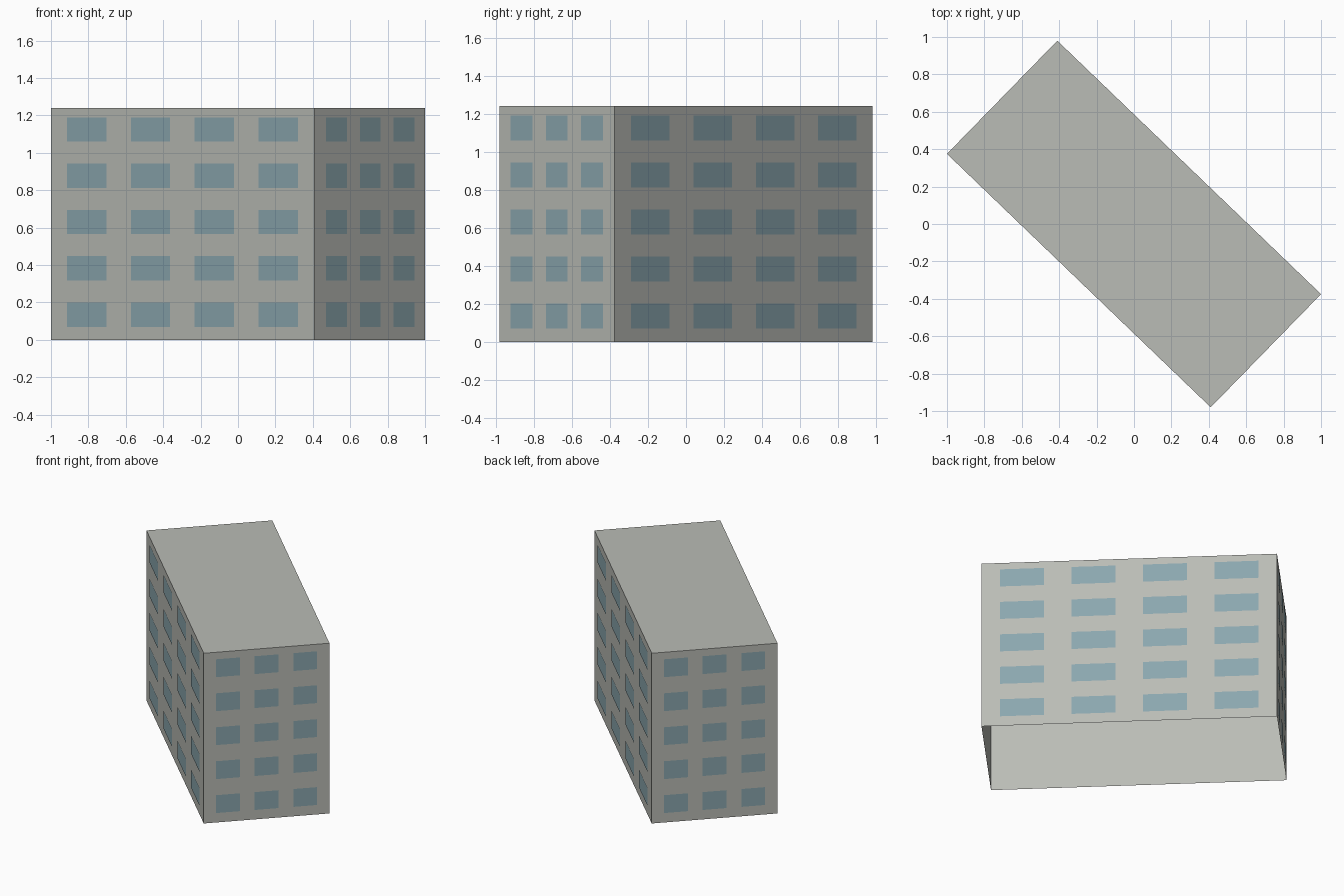
import bpy
from mathutils import Vector

if "Cube" in bpy.data.objects:
    bpy.data.objects.remove(bpy.data.objects["Cube"], do_unlink=True)

HEIGHT = 1.24
FLOORS = 5
OFFSET = 0.003  # how far the panes stand off the wall


def srgb(*rgb):
    return [((c / 255 + 0.055) / 1.055) ** 2.4 for c in rgb] + [1]


def make_material(name, colour):
    mat = bpy.data.materials.new(name)
    mat.use_nodes = True
    mat.diffuse_color = colour
    mat.node_tree.nodes["Principled BSDF"].inputs["Base Color"].default_value = colour
    return mat


def make_object(name, verts, faces, mat):
    mesh = bpy.data.meshes.new(name)
    mesh.from_pydata(verts, [], faces)
    mesh.materials.append(mat)
    obj = bpy.data.objects.new(name, mesh)
    bpy.context.collection.objects.link(obj)
    return obj


concrete = make_material("pale grey concrete", srgb(186, 188, 182))
glass = make_material("dusty blue glass", srgb(139, 167, 175))

# Footprint corners, anticlockwise from the left end of the front long wall
corners = [Vector(p) for p in ((-1, 0.375, 0), (0.41, -0.98, 0),
                               (1, -0.375, 0), (-0.41, 0.98, 0))]
up = Vector((0, 0, 1))

# Hollow shell: four walls and a flat roof, open underneath
walls = [(i, (i + 1) % 4, (i + 1) % 4 + 4, i + 4) for i in range(4)]
make_object("building_shell", corners + [c + up * HEIGHT for c in corners],
            walls + [(4, 5, 6, 7)], concrete)


def add_windows(name, start, end, count, pitch, width):
    """Grid of flat panes; pitch and width are fractions of the wall length."""
    along = end - start
    out = along.cross(up).normalized() * OFFSET
    verts, faces = [], []
    for floor in range(FLOORS):
        low = 0.07 + 0.2475 * floor
        for col in range(count):
            mid = 0.5 + (col - (count - 1) / 2) * pitch
            n = len(verts)
            for side, z in ((-1, low), (1, low), (1, low + 0.13), (-1, low + 0.13)):
                verts.append(start + along * (mid + side * width / 2) + up * z + out)
            faces.append((n, n + 1, n + 2, n + 3))
    make_object(name, verts, faces, glass)


# Four panes per floor on the long walls, three on the end walls
names = ("front_windows", "left_end_windows", "back_windows", "right_end_windows")
for i, name in enumerate(names):
    layout = (4, 0.242, 0.149) if i % 2 == 0 else (3, 0.307, 0.19)
    add_windows(name, corners[i], corners[(i + 1) % 4], *layout)
